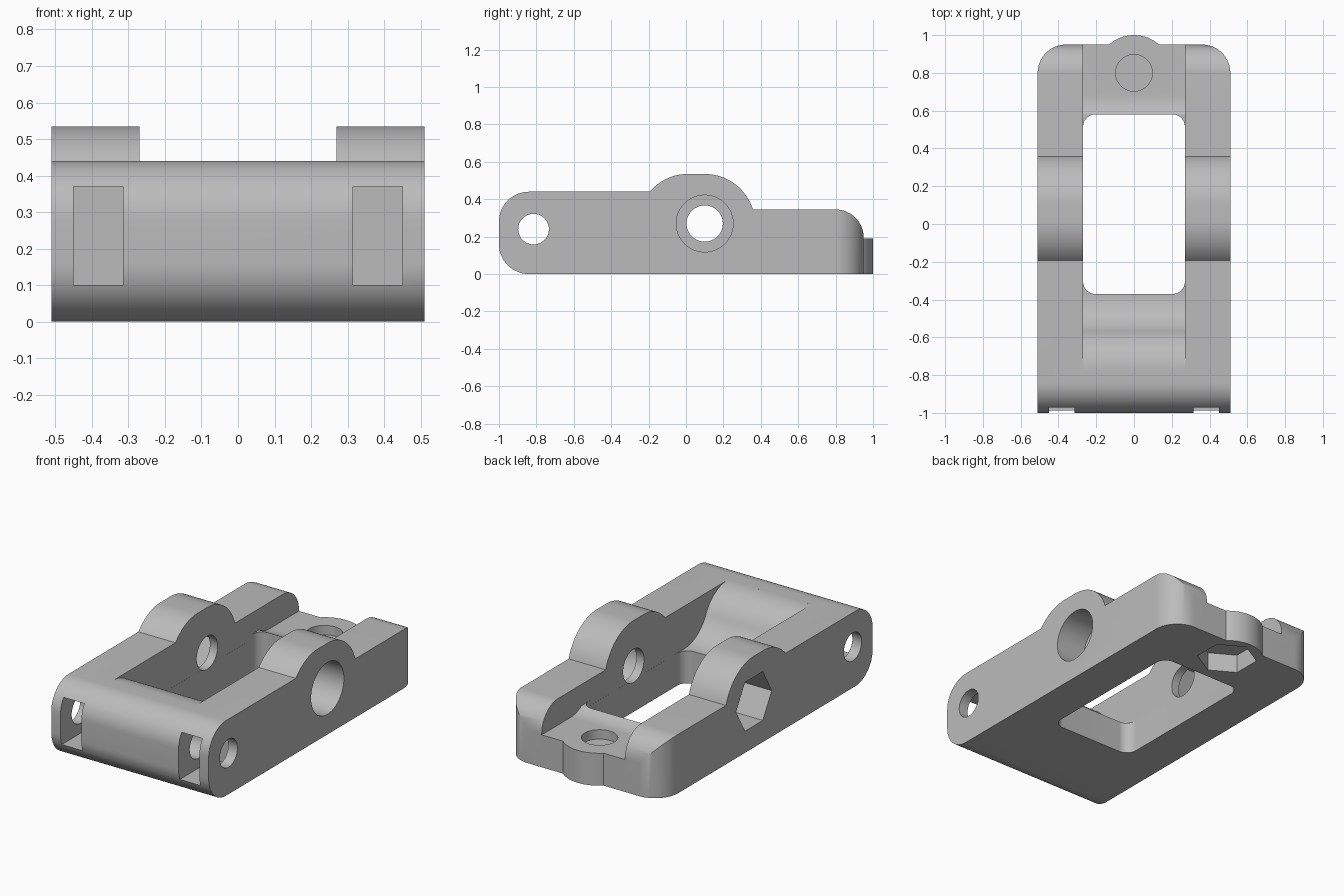
import bpy, bmesh
from math import sin, cos, pi, radians, sqrt

if "Cube" in bpy.data.objects:
    bpy.data.objects.remove(bpy.data.objects["Cube"])

grey = bpy.data.materials.new("plain_grey")
grey.use_nodes = True
colour = (0.5, 0.5, 0.5, 1)
grey.diffuse_color = colour
grey.node_tree.nodes["Principled BSDF"].inputs["Base Color"].default_value = colour


def arc(u, v, r, start, end, steps=16):
    """Points on an arc, angles in degrees."""
    angles = [radians(start + (end - start) * i / steps) for i in range(steps + 1)]
    return [(u + r * cos(a), v + r * sin(a)) for a in angles]


def circle(u, v, r, sides=48):
    return arc(u, v, r, 0, 360, sides)[:-1]


def hexagon(u, v, r, start=0):
    return arc(u, v, r, start, start + 360, 6)[:-1]


def rounded_box(w, v0, v1, r, back_only=False):
    """Plan outline, symmetric about x = 0."""
    pts = arc(w - r, v1 - r, r, 0, 90) + arc(r - w, v1 - r, r, 90, 180)
    if back_only:
        return pts + [(-w, v0), (w, v0)]
    return pts + arc(r - w, v0 + r, r, 180, 270) + arc(w - r, v0 + r, r, 270, 360)


def prism(name, pts, lo, hi, axis):
    """Extrude a (y, z) outline along X, or an (x, y) outline along Z."""
    place = {"X": lambda u, v, d: (d, u, v), "Z": lambda u, v, d: (u, v, d)}[axis]
    bm = bmesh.new()
    face = bm.faces.new([bm.verts.new(place(u, v, lo)) for u, v in pts])
    new = bmesh.ops.extrude_face_region(bm, geom=[face])["geom"]
    moved = [g for g in new if isinstance(g, bmesh.types.BMVert)]
    bmesh.ops.translate(bm, verts=moved, vec=place(0, 0, hi - lo))
    bmesh.ops.recalc_face_normals(bm, faces=bm.faces)
    mesh = bpy.data.meshes.new(name)
    bm.to_mesh(mesh)
    bm.free()
    mesh.materials.append(grey)
    obj = bpy.data.objects.new(name, mesh)
    bpy.context.collection.objects.link(obj)
    return obj


def combine(target, tool, operation="DIFFERENCE"):
    mod = target.modifiers.new("combine", "BOOLEAN")
    mod.operation = operation
    mod.solver = "EXACT"
    mod.object = tool
    bpy.context.view_layer.objects.active = target
    bpy.ops.object.modifier_apply(modifier=mod.name)
    bpy.data.objects.remove(tool)


HALF, INNER, BAR_TOP = 0.51, 0.27, 0.19
PIVOT, HINGE, BOLT = (0.1, 0.27), (-0.815, 0.24), (0, 0.8)

# Side outline: rounded front, raised pivot hump, rounded back
side = (arc(-0.84, 0.16, 0.16, 270, 180)
        + arc(-0.84, 0.28, 0.16, 180, 90)
        + arc(0.01, 0.27, 0.265, 140, 90)
        + arc(0.1, 0.265, 0.27, 90, 17.2)
        + arc(0.8, 0.195, 0.15, 90, 0)
        + [(0.95, 0)])
body = prism("bracket_body", side, -HALF, HALF, "X")
combine(body, prism("plan", rounded_box(HALF, -1.1, 0.95, 0.15, True), -0.1, 0.7, "Z"), "INTERSECT")

# Channel between the side walls, with an S-shaped ramp at the front
ramp_r, ramp_a = 0.2225, 64
channel = (arc(-0.77, 0.44 - ramp_r, ramp_r, 90, 90 - ramp_a)
           + arc(-0.37, BAR_TOP + ramp_r, ramp_r, 270 - ramp_a, 270)[1:]
           + [(0.5, BAR_TOP), (0.5, BAR_TOP + 0.03), (0.58, BAR_TOP + 0.03)]
           + arc(0.68, BAR_TOP + 0.18, 0.18, 236, 270, 8)
           + [(1.1, BAR_TOP), (1.1, 0.7), (-0.77, 0.7)])
combine(body, prism("channel", channel, -INNER, INNER, "X"))

# Opening through the floor
combine(body, prism("opening", rounded_box(INNER - 0.0005, -0.37, 0.58, 0.065), -0.1, 0.5, "Z"))

# Bolt boss on the back, with a shallow top hole and a nut pocket below
combine(body, prism("bolt_boss", circle(*BOLT, 0.2, 64), 0, BAR_TOP, "Z"), "UNION")
combine(body, prism("bolt_hole", circle(*BOLT, 0.097), 0.135, 0.4, "Z"))
combine(body, prism("nut_pocket", hexagon(*BOLT, 0.165, 90), -0.1, 0.11, "Z"))

# Pivot: through hole, round recess on the left, nut recess on the right
combine(body, prism("pivot_hole", circle(*PIVOT, 0.097), -0.7, 0.7, "X"))
combine(body, prism("head_recess", circle(*PIVOT, 0.152), 0.32, 0.7, "X"))
combine(body, prism("pivot_nut_recess", hexagon(*PIVOT, 0.165), -0.7, -0.32, "X"))

# Hinge pin hole and the two front slots it crosses
combine(body, prism("hinge_hole", circle(*HINGE, 0.082), -0.7, 0.7, "X"))
slot = [(-1.1, 0.1), (-0.68, 0.1), (-0.68, 0.37), (-1.1, 0.37)]
for s in (-1, 1):
    lo, hi = sorted((s * 0.315, s * 0.45))
    combine(body, prism("front_slot", slot, lo, hi, "X"))

bpy.ops.object.select_all(action="DESELECT")
body.select_set(True)
bpy.context.view_layer.objects.active = body
bpy.ops.object.shade_smooth_by_angle(angle=radians(28))
